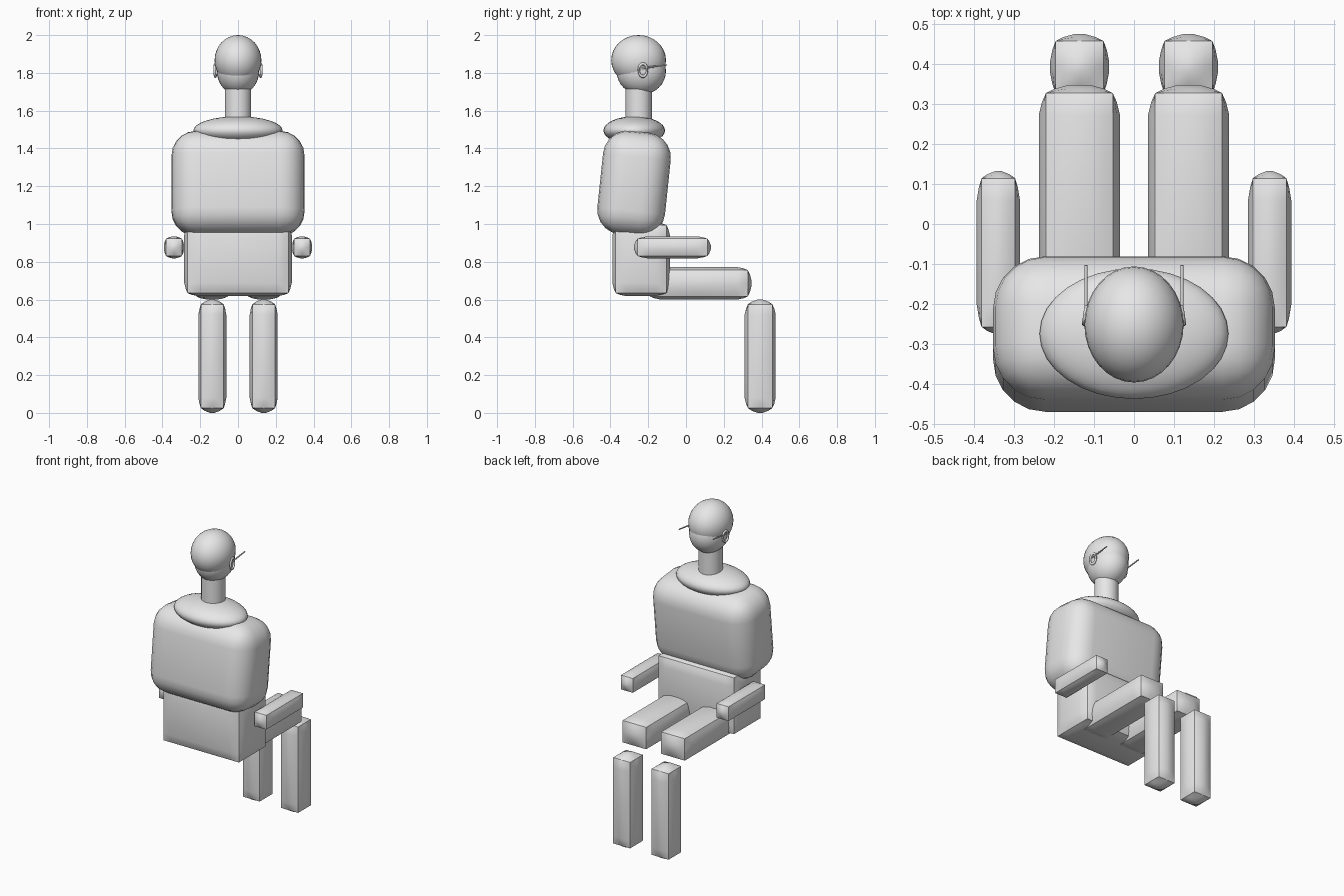
import bpy, bmesh, math
from mathutils import Vector

cube = bpy.data.objects.get("Cube")
if cube:
    bpy.data.objects.remove(cube, do_unlink=True)

grey = bpy.data.materials.new("plain_grey")
grey.use_nodes = True
grey.diffuse_color = (0.8, 0.8, 0.8, 1)
grey.node_tree.nodes["Principled BSDF"].inputs["Base Color"].default_value = (0.8, 0.8, 0.8, 1)


def finish(obj, name, angle=30):
    obj.name = obj.data.name = name
    obj.data.materials.clear()
    obj.data.materials.append(grey)
    bpy.ops.object.select_all(action='DESELECT')
    obj.select_set(True)
    bpy.context.view_layer.objects.active = obj
    bpy.ops.object.shade_smooth_by_angle(angle=math.radians(angle))
    return obj


def padded_box(name, low, high, bulge):
    """Box with crisp edges whose six faces swell outwards by bulge."""
    low, high, bulge = Vector(low), Vector(high), Vector(bulge)
    centre, half = (low + high) / 2, (high - low) / 2 - bulge
    bm = bmesh.new()
    bmesh.ops.create_cube(bm, size=2)
    bmesh.ops.subdivide_edges(bm, edges=bm.edges[:], cuts=5, use_grid_fill=True)
    swell = (1, 1, 0.55, 0)
    for v in bm.verts:
        level = [round(3 * abs(c)) for c in v.co]
        sign = [math.copysign(1, c) for c in v.co]
        pos = []
        for a in range(3):
            d = min(half[a] * 0.8, 0.055)
            p = (0, half[a] - d, half[a] - 0.4 * d, half[a])[level[a]]
            if level[a] == 3:
                p += bulge[a] * swell[level[a - 1]] * swell[level[a - 2]]
            pos.append(sign[a] * p)
        v.co = centre + Vector(pos)
    bmesh.ops.recalc_face_normals(bm, faces=bm.faces[:])
    mesh = bpy.data.meshes.new(name)
    bm.to_mesh(mesh)
    bm.free()
    obj = bpy.data.objects.new(name, mesh)
    bpy.context.collection.objects.link(obj)
    return finish(obj, name)


def ellipsoid(name, centre, radii):
    bpy.ops.mesh.primitive_uv_sphere_add(segments=32, ring_count=16, location=centre)
    obj = bpy.context.object
    obj.scale = radii
    return finish(obj, name, 60)


def rod(name, start, end, radius, sides):
    start, end = Vector(start), Vector(end)
    axis = end - start
    bpy.ops.mesh.primitive_cylinder_add(vertices=sides, radius=radius, depth=axis.length,
                                        location=(start + end) / 2,
                                        rotation=axis.to_track_quat('Z', 'Y').to_euler())
    return finish(bpy.context.object, name, 50)


# Limbs, ears and temple rods, one set per side
for side, s in (("left", 1), ("right", -1)):
    def limb(part, x0, x1, y, z, bulge):
        xs = sorted((s * x0, s * x1))
        padded_box(f"{side}_{part}", (xs[0], y[0], z[0]), (xs[1], y[1], z[1]), bulge)

    limb("lower_leg", 0.062, 0.21, (0.31, 0.475), (0, 0.6), (0.014, 0.018, 0.025))
    limb("thigh", 0.035, 0.238, (-0.21, 0.347), (0.6, 0.772), (0.018, 0.02, 0.016))
    limb("forearm", 0.285, 0.393, (-0.275, 0.132), (0.818, 0.935), (0.012, 0.018, 0.013))

    bpy.ops.mesh.primitive_torus_add(major_segments=24, minor_segments=8,
                                     major_radius=0.028, minor_radius=0.007,
                                     location=(s * 0.12, -0.228, 1.815),
                                     rotation=(0, math.pi / 2, s * 0.15))
    ear = bpy.context.object
    ear.scale = (1.2, 0.8, 1)
    finish(ear, f"{side}_ear", 60)
    rod(f"{side}_temple_rod", (s * 0.12, -0.235, 1.826), (s * 0.12, -0.103, 1.842), 0.004, 8)

# Pelvis
padded_box("pelvis", (-0.285, -0.39, 0.618), (0.285, -0.085, 1.01), (0.018, 0.018, 0.016))

# Torso, a soft block leaning slightly forward
bpy.ops.mesh.primitive_cube_add(size=1)
torso = bpy.context.object
torso.scale = (0.704, 0.36, 0.55)
bpy.ops.object.transform_apply(location=False, rotation=False, scale=True)
soften = torso.modifiers.new("soften", 'BEVEL')
soften.width, soften.segments = 0.13, 5
bpy.ops.object.modifier_apply(modifier="soften")
torso.location = (0, -0.275, 1.214)
torso.rotation_euler.x = math.radians(-6)
finish(torso, "torso", 40)

# Collar, neck and head
ellipsoid("collar", (0, -0.274, 1.495), (0.236, 0.163, 0.075))
rod("neck", (0, -0.25, 1.52), (0, -0.25, 1.76), 0.07, 32)
ellipsoid("jaw", (0, -0.237, 1.81), (0.112, 0.131, 0.126))
ellipsoid("skull", (0, -0.251, 1.867), (0.124, 0.145, 0.133))
